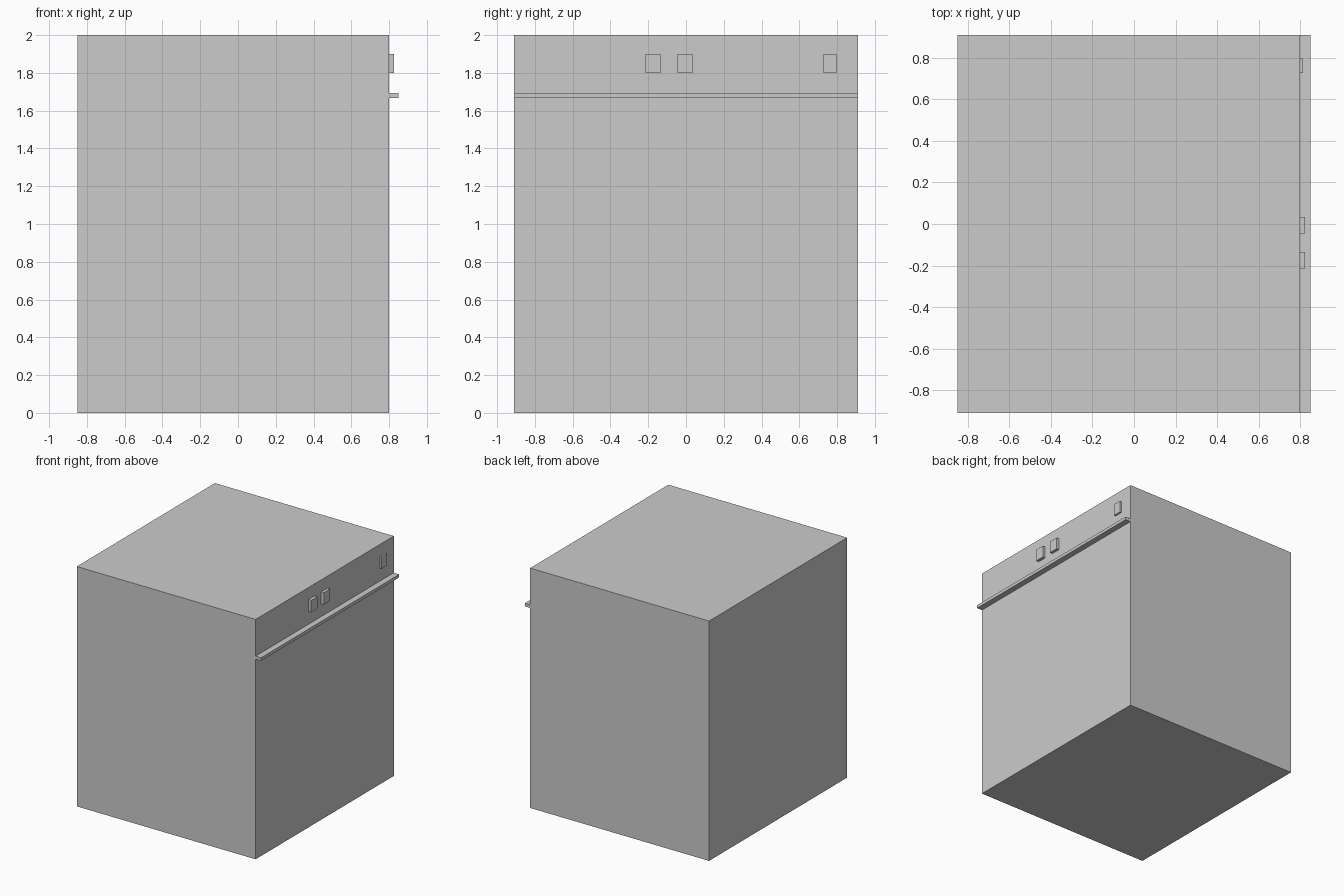
import bpy

if "Cube" in bpy.data.objects:
    bpy.data.objects.remove(bpy.data.objects["Cube"])


def box(name, x, y, z):
    """Add a box spanning the given (min, max) ranges."""
    lo, hi = zip(x, y, z)
    bpy.ops.mesh.primitive_cube_add(
        size=1, location=[(a + b) / 2 for a, b in zip(lo, hi)])
    obj = bpy.context.object
    obj.name = name
    obj.scale = [b - a for a, b in zip(lo, hi)]
    bpy.ops.object.transform_apply(location=False, rotation=False, scale=True)
    return obj


FRONT = 0.80   # x of the door face
HALF_W = 0.91  # half the cabinet width

# Cabinet
box("cabinet", (-0.85, FRONT), (-HALF_W, HALF_W), (0, 2))

# Full-width door handle ledge
box("door_handle", (FRONT, 0.85), (-HALF_W, HALF_W), (1.668, 1.694))

# Control buttons: name, y centre, width, depth
for name, y, width, depth in [
    ("left_button", -0.174, 0.08, 0.025),
    ("middle_button", -0.006, 0.08, 0.025),
    ("power_button", 0.763, 0.07, 0.015),
]:
    box(name, (FRONT, FRONT + depth), (y - width / 2, y + width / 2), (1.80, 1.90))
